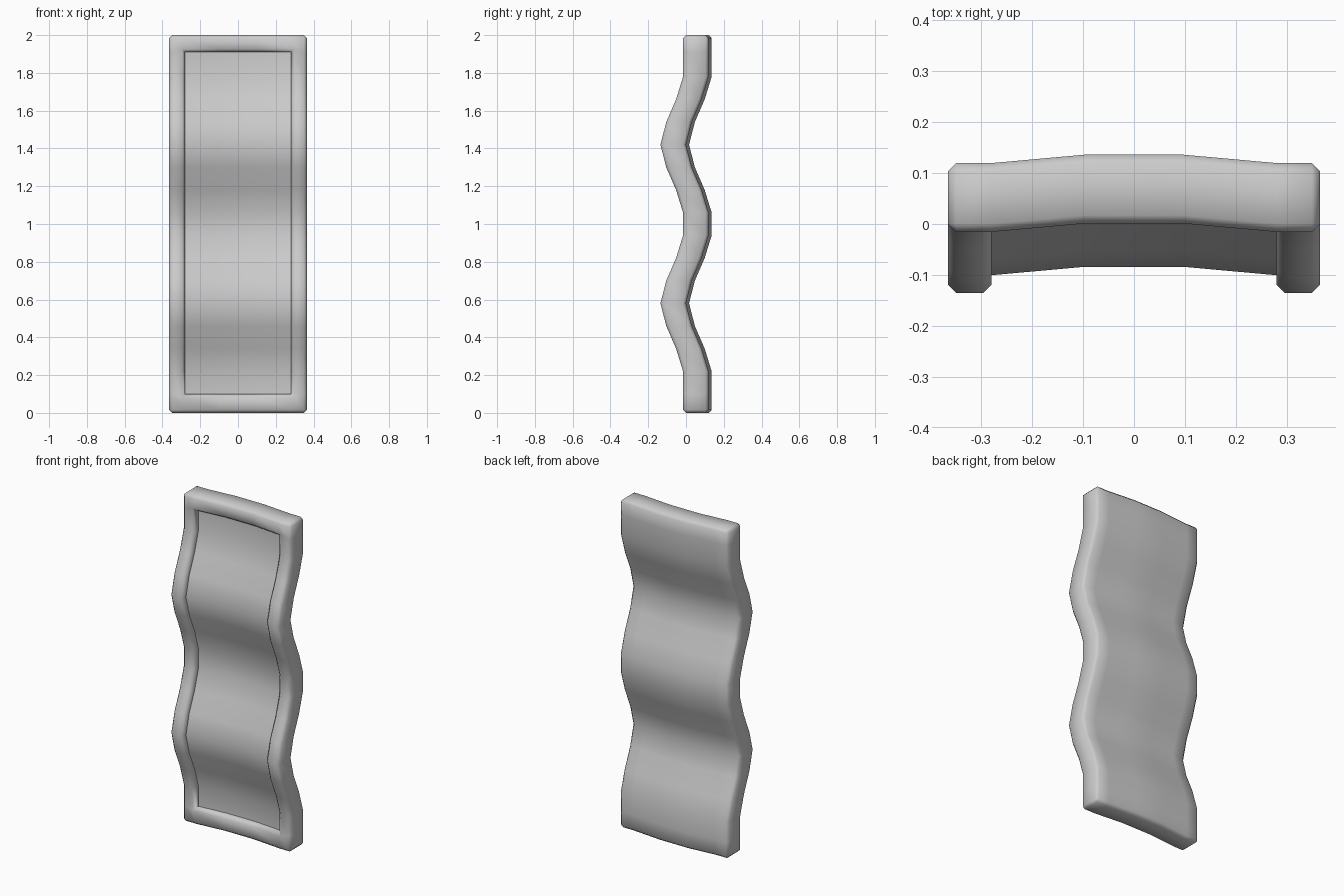
import bpy, bmesh
from mathutils import Vector

if "Cube" in bpy.data.objects:
    bpy.data.objects.remove(bpy.data.objects["Cube"])

HALF_W, HEIGHT, THICK = 0.365, 2.0, 0.135
IN_X, IN_Z0, IN_Z1, DEPTH = 0.28, 0.10, 1.91, 0.035
Y0, BOW = -0.0155, 0.0165

# stations of the wave along the height: (z, shift in y)
steps = [0, -0.037, -0.089, -0.12, -0.089, -0.037, 0]
wave = [(start + 0.12 * i, s) for start in (0.22, 1.06) for i, s in enumerate(steps)]
wave = [(0, 0)] + wave + [(HEIGHT, 0)]
# slight bow across the width: (x, shift in y)
bow = [(-1, 0), (-IN_X, 0), (-0.097, BOW), (0.097, BOW), (IN_X, 0), (1, 0)]


def interp(points, t):
    for (a, va), (b, vb) in zip(points, points[1:]):
        if t <= b:
            return va + (vb - va) * (t - a) / (b - a)
    return points[-1][1]


# flat slab, cut at every station
bm = bmesh.new()
bmesh.ops.create_cube(bm, size=1)
for v in bm.verts:
    v.co = Vector((v.co.x * 2 * HALF_W, (v.co.y + 0.5) * THICK, (v.co.z + 0.5) * HEIGHT))


def cut(point, normal):
    bmesh.ops.bisect_plane(bm, geom=bm.verts[:] + bm.edges[:] + bm.faces[:],
                           plane_co=point, plane_no=normal, dist=1e-5)


for x, _ in bow[1:-1]:
    cut((x, 0, 0), (1, 0, 0))
for z in [w[0] for w in wave[1:-1]] + [IN_Z0, IN_Z1]:
    cut((0, 0, z), (0, 0, 1))

# recessed front field inside the frame
inner = []
for f in bm.faces:
    c = f.calc_center_median()
    if c.y < 1e-4 and abs(c.x) < IN_X and IN_Z0 < c.z < IN_Z1:
        inner.append(f)
res = bmesh.ops.extrude_face_region(bm, geom=inner)
moved = [g for g in res["geom"] if isinstance(g, bmesh.types.BMVert)]
bmesh.ops.translate(bm, verts=moved, vec=(0, DEPTH, 0))
old = [f for f in inner if f.is_valid]
if old:
    bmesh.ops.delete(bm, geom=old, context="FACES")
bmesh.ops.recalc_face_normals(bm, faces=bm.faces[:])
bm.normal_update()

# chamfer the outer edges and the frame's inner rim
edges = [e for e in bm.edges if e.is_manifold and e.calc_face_angle_signed() > 1]
bmesh.ops.bevel(bm, geom=edges, offset=0.016, segments=1, profile=0.5,
                affect="EDGES", clamp_overlap=False)

# bend the slab into the wave and bow
for v in bm.verts:
    v.co.y += Y0 + interp(wave, v.co.z) + interp(bow, v.co.x)

mesh = bpy.data.meshes.new("wavy_panel")
bm.to_mesh(mesh)
bm.free()
panel = bpy.data.objects.new("wavy_panel", mesh)
bpy.context.collection.objects.link(panel)
bpy.context.view_layer.objects.active = panel
panel.select_set(True)
bpy.ops.object.shade_smooth_by_angle(angle=1.1)
